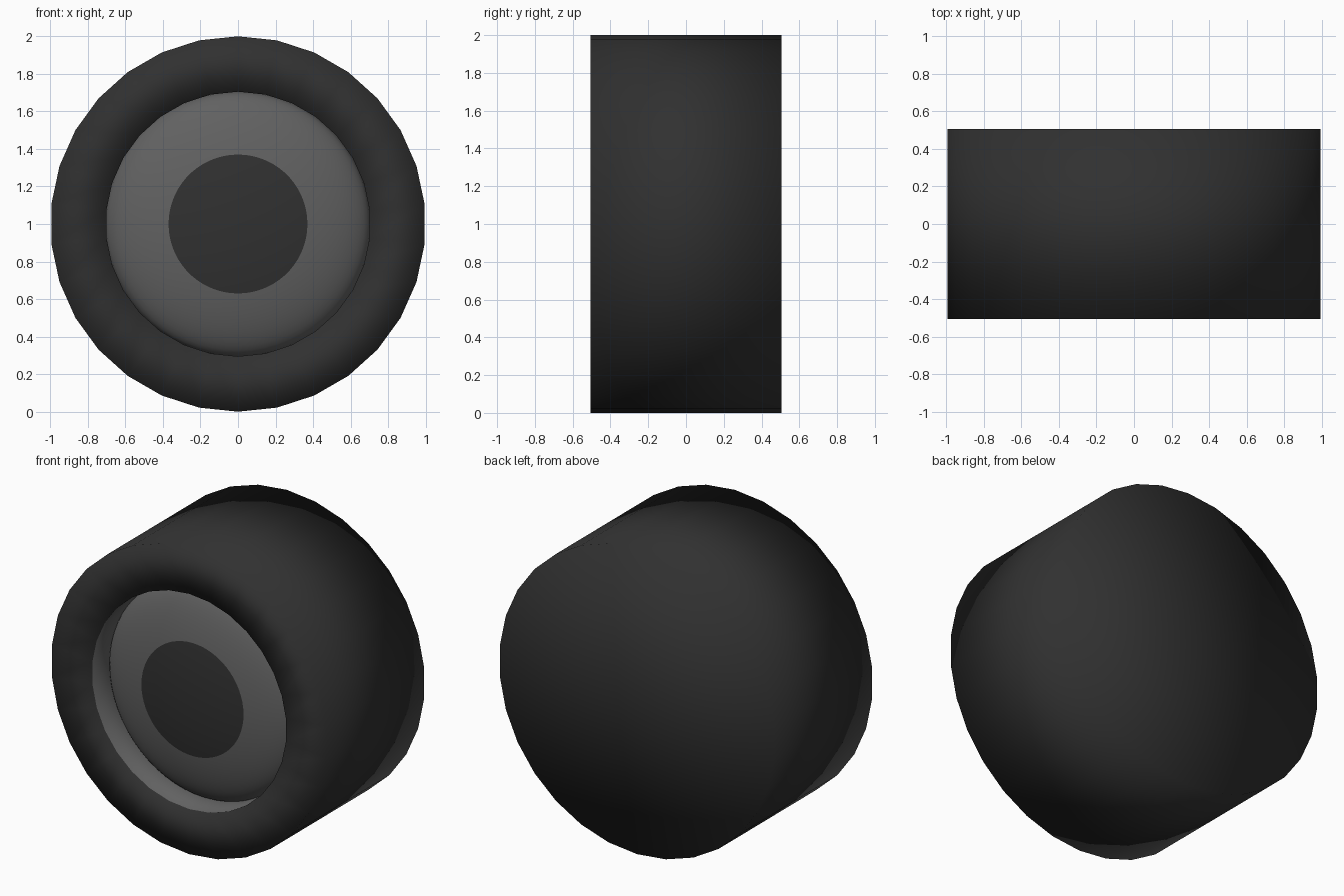
import bpy, bmesh
from math import sin, cos, pi, sqrt, asin

if "Cube" in bpy.data.objects:
    bpy.data.objects.remove(bpy.data.objects["Cube"], do_unlink=True)

HALF_WIDTH = 0.505
RIM = 0.705          # radius of the opening in the front
DOME_DEPTH = 0.2
CAP = 0.37           # radius of the dark centre


def material(name, value):
    mat = bpy.data.materials.new(name)
    mat.use_nodes = True
    colour = (value, value, value, 1)
    mat.diffuse_color = colour
    bsdf = mat.node_tree.nodes["Principled BSDF"]
    bsdf.inputs["Base Color"].default_value = colour
    bsdf.inputs["Roughness"].default_value = 0.8
    return mat


rubber = material("black rubber", 0.03)
metal = material("grey metal", 0.12)


def lathe(name, profile, sides, is_metal):
    """Turn (radius, y) points about the wheel axle; is_metal(radius, y) picks the colour."""
    bm = bmesh.new()
    rings = []
    for r, y in profile:
        rings.append([bm.verts.new((r * sin(2 * pi * i / sides), y,
                                    1 + r * cos(2 * pi * i / sides)))
                      for i in range(sides)])
    for k, (a, b) in enumerate(zip(rings, rings[1:])):
        r = (profile[k][0] + profile[k + 1][0]) / 2
        y = (profile[k][1] + profile[k + 1][1]) / 2
        for i in range(sides):
            j = (i + 1) % sides
            face = bm.faces.new((a[i], b[i], b[j], a[j]))
            face.smooth = True
            face.material_index = int(is_metal(r, y))
    bmesh.ops.remove_doubles(bm, verts=bm.verts, dist=0.0001)
    mesh = bpy.data.meshes.new(name)
    bm.to_mesh(mesh)
    bm.free()
    mesh.materials.append(rubber)
    mesh.materials.append(metal)
    obj = bpy.data.objects.new(name, mesh)
    bpy.context.collection.objects.link(obj)
    return obj


# Tyre: closed back, flat tread, front ring and the metal wall of the recess
recess = -HALF_WIDTH + DOME_DEPTH
lathe("tyre",
      [(0, HALF_WIDTH), (1, HALF_WIDTH), (1, -HALF_WIDTH),
       (RIM, -HALF_WIDTH), (RIM, recess)],
      30, lambda r, y: r == RIM)

# Hub: flattened dome in the recess with a dark round centre
cap_angle = asin(CAP / RIM)
angles = [pi / 2 + (cap_angle - pi / 2) * i / 10 for i in range(11)]
angles += [cap_angle * (1 - i / 4) for i in range(1, 5)]
lathe("hub_dome",
      [(RIM * sin(t), recess - (DOME_DEPTH - 0.005) * cos(t)) for t in angles],
      60, lambda r, y: r > CAP)
